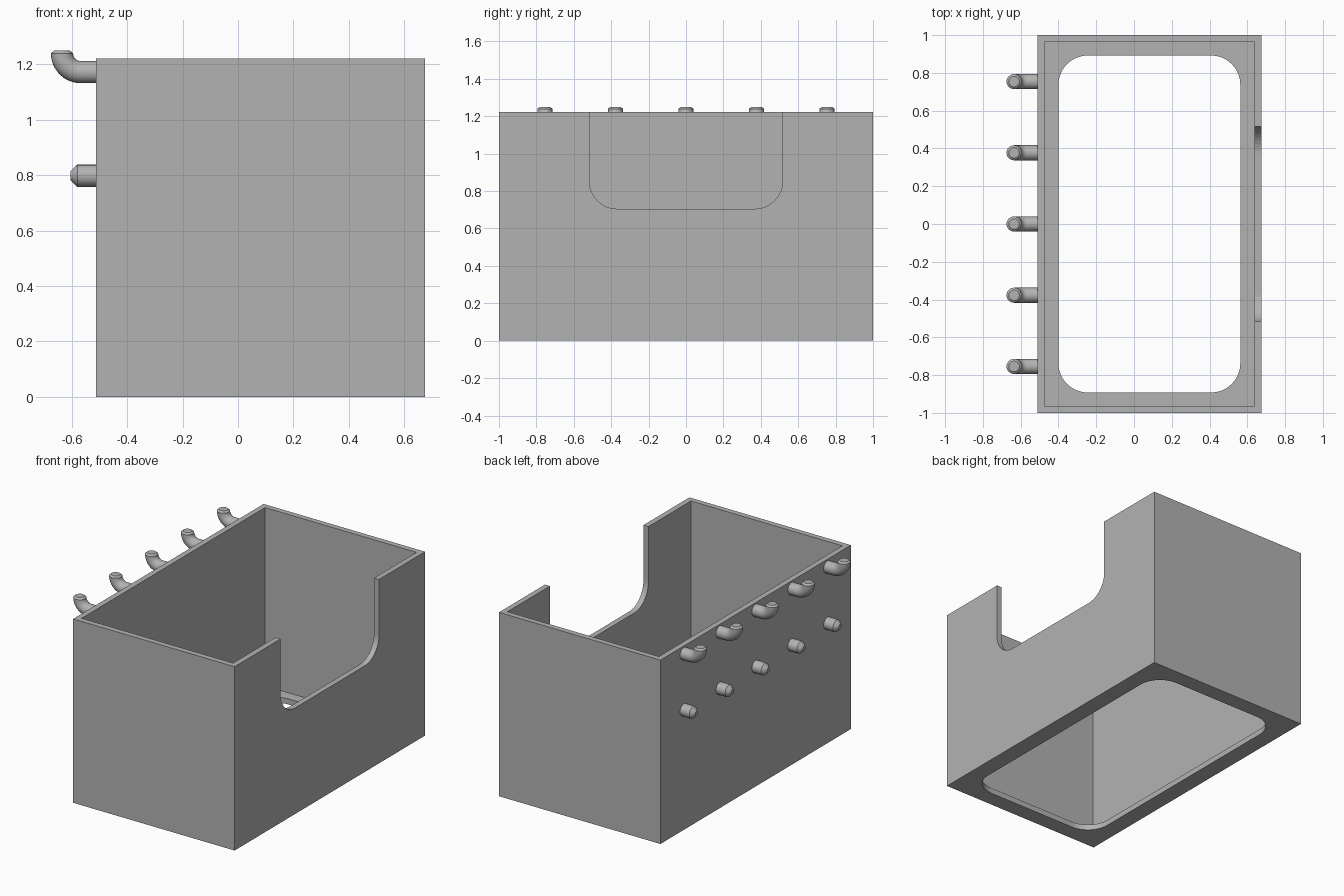
import bpy, bmesh, math
from mathutils import Vector

if "Cube" in bpy.data.objects:
    bpy.data.objects.remove(bpy.data.objects["Cube"], do_unlink=True)

# Single flat colour
grey = bpy.data.materials.new("plain_grey")
GREY = (0.45, 0.45, 0.45, 1)
grey.use_nodes = True
grey.diffuse_color = GREY
grey.node_tree.nodes["Principled BSDF"].inputs["Base Color"].default_value = GREY

X0, X1, Y, H, WALL = -0.512, 0.675, 1.0, 1.222, 0.037


def finish(bm, name):
    bmesh.ops.recalc_face_normals(bm, faces=bm.faces)
    mesh = bpy.data.meshes.new(name)
    bm.to_mesh(mesh)
    bm.free()
    mesh.materials.append(grey)
    obj = bpy.data.objects.new(name, mesh)
    bpy.context.collection.objects.link(obj)
    return obj


def rounded_prism(name, a0, a1, b0, b1, radius, place, depth, steps=12):
    """Rounded rectangle in a plane, extruded along depth; radius 0 gives a box."""
    bm = bmesh.new()
    corners = [(a1, b1, -1, -1), (a0, b1, 1, -1), (a0, b0, 1, 1), (a1, b0, -1, 1)]
    verts = []
    for i, (a, b, sa, sb) in enumerate(corners):
        for k in range(steps + 1 if radius else 1):
            t = math.pi / 2 * (i + k / steps)
            verts.append(bm.verts.new(place(a + radius * (sa + math.cos(t)),
                                            b + radius * (sb + math.sin(t)))))
    face = bm.faces.new(verts)
    new = bmesh.ops.extrude_face_region(bm, geom=[face])["geom"]
    bmesh.ops.translate(bm, vec=depth,
                        verts=[g for g in new if isinstance(g, bmesh.types.BMVert)])
    return finish(bm, name)


def tube(name, rings, sides=24):
    """Sweep circles (centre, direction in the xz plane, radius) into a capped tube."""
    bm = bmesh.new()
    loops = []
    for centre, direction, r in rings:
        across = Vector((-direction.z, 0, direction.x))
        loops.append([bm.verts.new(centre + r * (across * math.cos(t) + Vector((0, 1, 0)) * math.sin(t)))
                      for t in (math.tau * k / sides for k in range(sides))])
    for low, high in zip(loops, loops[1:]):
        for k in range(sides):
            n = (k + 1) % sides
            bm.faces.new((low[k], low[n], high[n], high[k]))
    bm.faces.new(loops[0])
    bm.faces.new(loops[-1])
    obj = finish(bm, name)
    bpy.ops.object.select_all(action='DESELECT')
    obj.select_set(True)
    bpy.context.view_layer.objects.active = obj
    bpy.ops.object.shade_smooth_by_angle(angle=math.radians(30))
    return obj


# Open bin: block minus cavity, floor opening and side notch
bin_body = rounded_prism("bin_body", X0, X1, -Y, Y, 0, lambda a, b: (a, b, 0), (0, 0, H))
cutters = [
    rounded_prism("cavity_cutter", X0 + WALL, X1 - WALL, -Y + WALL, Y - WALL, 0,
                  lambda a, b: (a, b, WALL), (0, 0, 2)),
    rounded_prism("floor_cutter", -0.4, 0.563, -0.892, 0.892, 0.155,
                  lambda a, b: (a, b, -0.1), (0, 0, 0.3)),
    rounded_prism("notch_cutter", -0.517, 0.517, 0.705, 2, 0.15,
                  lambda a, b: (0.5, a, b), (0.4, 0, 0)),
]
for cutter in cutters:
    mod = bin_body.modifiers.new(cutter.name, 'BOOLEAN')
    mod.operation = 'DIFFERENCE'
    mod.solver = 'EXACT'
    mod.object = cutter
bpy.context.view_layer.objects.active = bin_body
for cutter in cutters:
    bpy.ops.object.modifier_apply(modifier=cutter.name)
    bpy.data.objects.remove(cutter, do_unlink=True)

# Rows of hooks and straight pegs on the right wall
R, BEND, HOOK_Z, PEG_Z = 0.04, 0.068, 1.172, 0.798
LEFT, UP = Vector((-1, 0, 0)), Vector((0, 0, 1))
for i in range(5):
    y = (i - 2) * 0.377
    rings = [(Vector((X0 + 0.01, y, HOOK_Z)), LEFT, R)]
    for k in range(13):
        t = math.pi / 2 * k / 12
        rings.append((Vector((-0.567 - BEND * math.sin(t), y, HOOK_Z + BEND * (1 - math.cos(t)))),
                      Vector((-math.cos(t), 0, math.sin(t))), R))
    rings.append((Vector((-0.567 - BEND, y, 1.25)), UP, 0.028))
    tube(f"hook_{i + 1}", rings)
    tube(f"peg_{i + 1}", [(Vector((x, y, PEG_Z)), LEFT, r)
                          for x, r in ((X0 + 0.01, R), (-0.58, R), (-0.605, 0.016))])
